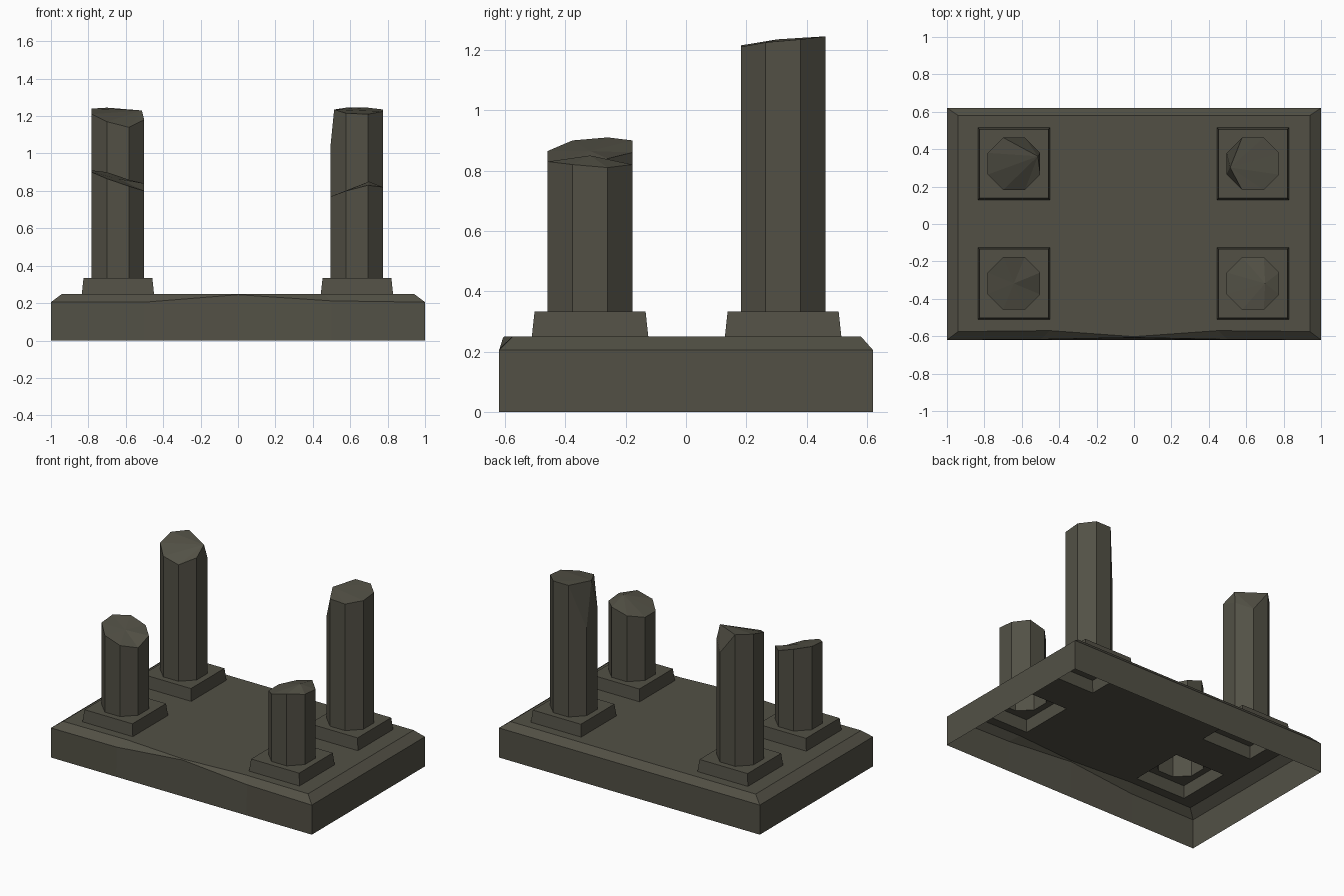
import bpy, bmesh, math

if "Cube" in bpy.data.objects:
    bpy.data.objects.remove(bpy.data.objects["Cube"])

stone = bpy.data.materials.new("dark_weathered_stone")
stone.diffuse_color = (0.085, 0.081, 0.060, 1)
stone.use_nodes = True
stone.node_tree.nodes["Principled BSDF"].inputs["Base Color"].default_value = stone.diffuse_color


def ring(bm, points):
    return [bm.verts.new(p) for p in points]


def bridge(bm, low, high):
    # side walls between two counter-clockwise loops
    n = len(low)
    for i in range(n):
        j = (i + 1) % n
        bm.faces.new((low[i], low[j], high[j], high[i]))


def fill_with_holes(bm, loops):
    # flat cap bounded by the first loop, with the other loops left open
    edges = []
    for loop in loops:
        for i in range(len(loop)):
            pair = (loop[i], loop[(i + 1) % len(loop)])
            edges.append(bm.edges.get(pair) or bm.edges.new(pair))
    out = bmesh.ops.triangle_fill(bm, edges=edges, use_beauty=True)
    faces = [f for f in out["geom"] if isinstance(f, bmesh.types.BMFace)]
    for f in faces:
        f.normal_update()
        if f.normal.z < 0:
            f.normal_flip()
    bmesh.ops.dissolve_limit(bm, angle_limit=0.001,
                             verts=[], edges=list({e for f in faces for e in f.edges
                                                   if all(g in faces for g in e.link_faces)}))


def finish(bm, name):
    bm.normal_update()
    mesh = bpy.data.meshes.new(name)
    bm.to_mesh(mesh)
    bm.free()
    mesh.materials.append(stone)
    obj = bpy.data.objects.new(name, mesh)
    bpy.context.collection.objects.link(obj)
    return obj


def square(cx, cy, h, z):
    return [(cx - h, cy - h, z), (cx + h, cy - h, z), (cx + h, cy + h, z), (cx - h, cy + h, z)]


OCT = [(0.152 * math.cos(math.radians(22.5 + 45 * k)),
        0.152 * math.sin(math.radians(22.5 + 45 * k))) for k in range(8)]

# name: centre, broken rim height per octagon corner, break point offset
COLUMNS = {
    "back_left": ((-0.642, 0.322),
                  [1.14, 1.09, 1.245, 1.24, 1.21, 1.17, 1.14, 1.18], (0.128, 0.04, 1.23)),
    "back_right": ((0.636, 0.322),
                   [1.235, 1.245, 1.245, 0.94, 1.05, 1.215, 1.21, 1.225], (-0.122, -0.02, 1.235)),
    "front_left": ((-0.642, -0.318),
                   [0.84, 0.86, 0.90, 0.91, 0.90, 0.865, 0.825, 0.80], (0, 0, 0.865)),
    "front_right": ((0.636, -0.318),
                    [0.81, 0.82, 0.79, 0.77, 0.77, 0.80, 0.83, 0.82], (0.065, 0, 0.85)),
}

# base slab: open underneath, bevelled rim, worn front edge
bm = bmesh.new()
mid = [(-1, -.62, .205), (-.5, -.617, .205), (0, -.607, .245), (.5, -.617, .212),
       (1, -.62, .205), (1, .62, .205), (-1, .62, .205)]
top = [(-.94, -.575), (-.45, -.57), (0, -.602), (.45, -.57), (.94, -.575), (.94, .58), (-.94, .58)]
xs = [p[0] for p in mid]
r0 = ring(bm, [(x, -.62 if y < 0 else .62, 0) for x, y, z in mid])
r1 = ring(bm, mid)
r2 = ring(bm, [(x, y, .25) for x, y in top])
bridge(bm, r0, r1)
bridge(bm, r1, r2)
holes = [ring(bm, square(*c, 0.192, .25)) for c, _, _ in COLUMNS.values()]
fill_with_holes(bm, [r2] + holes)
finish(bm, "base_slab")

for name, ((cx, cy), heights, (ax, ay, az)) in COLUMNS.items():
    # square plinth with a column opening
    bm = bmesh.new()
    low = ring(bm, square(cx, cy, 0.193, .25))
    high = ring(bm, square(cx, cy, 0.184, .333))
    bridge(bm, low, high)
    hole = ring(bm, [(cx + x, cy + y, .333) for x, y in OCT])
    fill_with_holes(bm, [high, hole])
    finish(bm, name + "_plinth")

    # octagonal shaft with a broken top
    bm = bmesh.new()
    low = ring(bm, [(cx + x, cy + y, .333) for x, y in OCT])
    high = ring(bm, [(cx + x, cy + y, h) for (x, y), h in zip(OCT, heights)])
    bridge(bm, low, high)
    tip = bm.verts.new((cx + ax, cy + ay, az))
    for i in range(8):
        bm.faces.new((high[i], high[(i + 1) % 8], tip))
    finish(bm, name + "_column")
